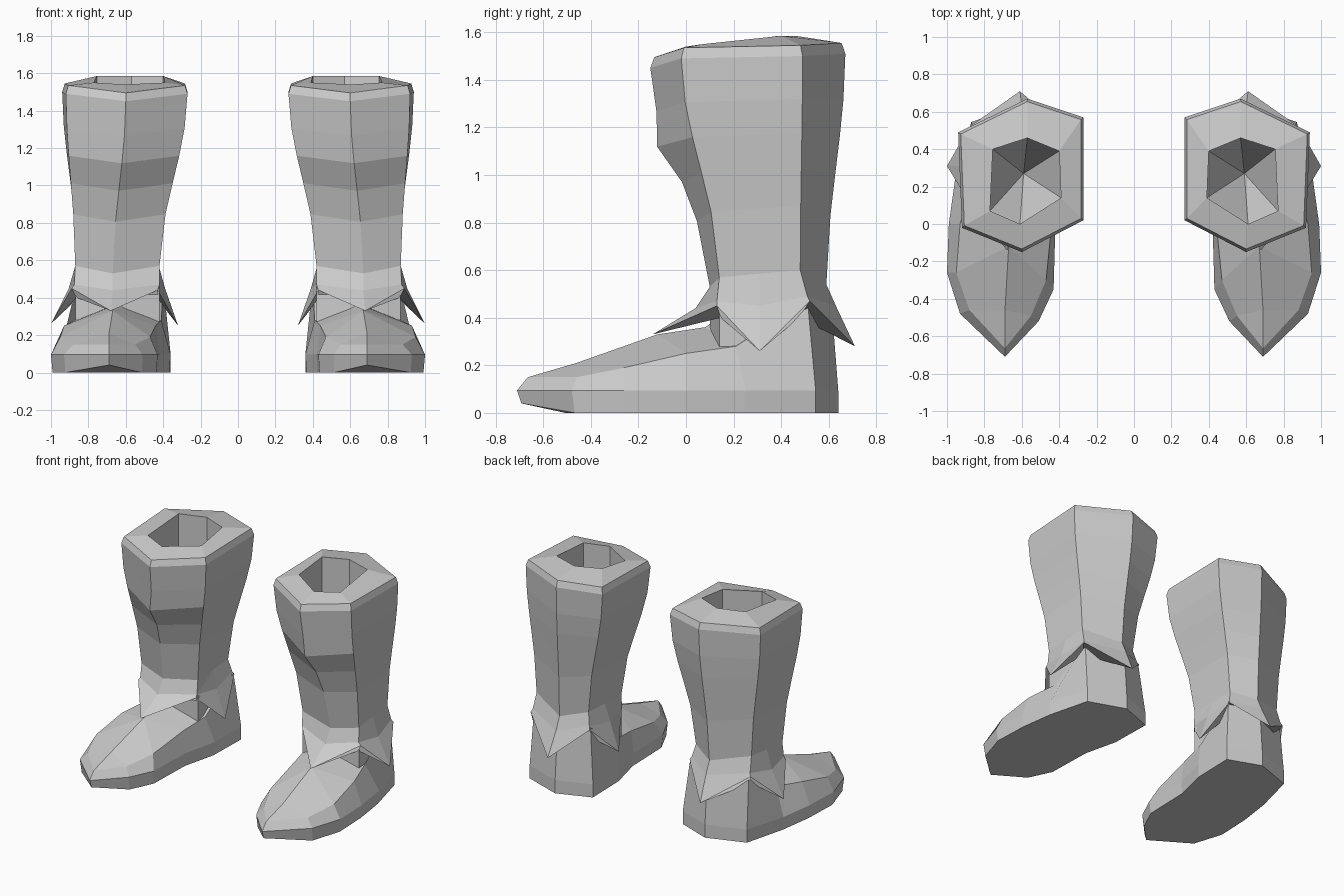
import bpy
import bmesh
from mathutils import Vector

default_cube = bpy.data.objects.get("Cube")
if default_cube:
    bpy.data.objects.remove(default_cube, do_unlink=True)

# One grey leather for everything
leather = bpy.data.materials.new("grey_leather")
leather.use_nodes = True
GREY = (0.6, 0.6, 0.6, 1.0)
leather.diffuse_color = GREY
shader = leather.node_tree.nodes["Principled BSDF"]
shader.inputs["Base Color"].default_value = GREY
shader.inputs["Roughness"].default_value = 0.8


def vectors(points):
    return [Vector(point) for point in points]


def loft(name, rings, cap_start=False, cap_end=False, closed=False):
    """Skin matching rings of points, then mirror the part to the other boot."""
    bm = bmesh.new()
    loops = [[bm.verts.new(point) for point in ring] for ring in rings]
    pairs = list(zip(loops, loops[1:]))
    if closed:
        pairs.append((loops[-1], loops[0]))
    for upper, lower in pairs:
        count = len(upper)
        for i in range(count):
            j = (i + 1) % count
            bm.faces.new((upper[i], upper[j], lower[j], lower[i]))
    if cap_start:
        bm.faces.new(loops[0])
    if cap_end:
        bm.faces.new(loops[-1])
    bmesh.ops.remove_doubles(bm, verts=bm.verts, dist=0.0005)
    bmesh.ops.recalc_face_normals(bm, faces=bm.faces)
    mesh = bpy.data.meshes.new(name)
    bm.to_mesh(mesh)
    bm.free()
    mesh.materials.append(leather)
    part = bpy.data.objects.new(name, mesh)
    bpy.context.scene.collection.objects.link(part)
    mirror = part.modifiers.new("other_boot", "MIRROR")
    mirror.use_axis = (True, False, False)
    mirror.use_mirror_merge = False
    return part


# Shaft: six corners, going round from the front by the outer side
shaft_top = vectors([
    (0.60, -0.15, 1.45), (0.92, -0.02, 1.49), (0.94, 0.49, 1.5),
    (0.57, 0.67, 1.51), (0.27, 0.57, 1.5), (0.27, 0.02, 1.49),
])
shaft_ankle = vectors([
    (0.67, 0.1, 0.53), (0.87, 0.14, 0.57), (0.86, 0.48, 0.6),
    (0.6, 0.59, 0.54), (0.43, 0.5, 0.58), (0.42, 0.14, 0.57),
])
mouth = vectors([
    (0.61, 0, 1.54), (0.77, 0.07, 1.55), (0.755, 0.4, 1.585),
    (0.57, 0.46, 1.585), (0.4, 0.39, 1.585), (0.39, 0.14, 1.55),
])

# Bevelled rim between the outer wall and the mouth
rim_centre = Vector((0.6, 0.27, 0))
rim = []
for corner in shaft_top:
    inset = corner.lerp(rim_centre, 0.04)
    inset.z = corner.z + 0.045
    rim.append(inset)

# Hollow inside: straight walls ending in a pointed bottom
hollow_wall = [Vector((p.x, p.y, 1.2)) for p in mouth]
hollow_tip = [Vector((0.59, 0.27, 0.8)) for p in mouth]

# Outer wall narrows smoothly, with a bulge at the front crease
wall = []
KNEE = 0.36
for t in (0, 0.2, KNEE, 0.52, 0.7, 1):
    ease = t * t * (3 - 2 * t)
    ring = []
    for top, ankle in zip(shaft_top, shaft_ankle):
        point = top.lerp(ankle, ease)
        point.z = top.z + (ankle.z - top.z) * t
        ring.append(point)
    if t == KNEE:
        ring[0].y -= 0.045
    wall.append(ring)
ankle_base = [Vector((p.x, p.y, 0.25)) for p in shaft_ankle]

loft("boot_shaft", [hollow_tip, hollow_wall, mouth, rim] + wall + [ankle_base],
     cap_end=True)

# Ankle cuff: four drooping points with valleys between them
front, outer_front, outer_back, back, inner_back, inner_front = shaft_ankle
cuff_top = [
    front, outer_front, outer_front.lerp(outer_back, 0.5), outer_back,
    back, inner_back, inner_back.lerp(inner_front, 0.5), inner_front,
]
cuff_fold = vectors([
    (0.67, 0.04, 0.44), (0.875, 0.13, 0.47), (0.905, 0.31, 0.45),
    (0.87, 0.51, 0.49), (0.6, 0.63, 0.45), (0.41, 0.52, 0.49),
    (0.39, 0.31, 0.45), (0.42, 0.13, 0.47),
])
cuff_hem = vectors([
    (0.68, -0.14, 0.33), (0.89, 0.13, 0.45), (1, 0.31, 0.26),
    (0.88, 0.52, 0.47), (0.61, 0.71, 0.28), (0.4, 0.53, 0.47),
    (0.32, 0.31, 0.25), (0.43, 0.13, 0.44),
])
cuff_under = [Vector((p.x, p.y, 0.4)).lerp(Vector((0.64, 0.33, 0.4)), 0.03)
              for p in cuff_top]
loft("ankle_cuff", [cuff_top, cuff_fold, cuff_hem, cuff_under], closed=True)

# Foot: twelve corners from the toe, along the outer side, round the heel
welt = [
    (0.69, -0.71), (0.93, -0.48), (1, -0.26), (0.99, 0), (0.955, 0.25),
    (0.87, 0.545), (0.6, 0.64), (0.36, 0.55), (0.36, 0.25),
    (0.42, 0), (0.43, -0.35), (0.51, -0.52),
]
foot_middle = [Vector((x, y, 0.095)) for x, y in welt]
sole_centre = Vector((0.66, 0, 0))
sole = [Vector((x, y, 0)).lerp(sole_centre, 0.025 if y < 0.4 else 0)
        for x, y in welt]
sole[0].z = 0.04
instep = vectors([
    (0.69, -0.665, 0.15), (0.88, -0.46, 0.15), (0.95, -0.26, 0.19),
    (0.93, 0, 0.25), (0.87, 0.21, 0.28), (0.86, 0.51, 0.48),
    (0.6, 0.61, 0.48), (0.4, 0.52, 0.48), (0.41, 0.21, 0.28),
    (0.44, 0, 0.25), (0.47, -0.3, 0.19), (0.55, -0.49, 0.15),
])

# Ridge along the top of the foot, shared by both sides
toe_ridge = Vector((0.69, -0.46, 0.21))
arch_ridge = Vector((0.67, -0.12, 0.33))
throat = Vector((0.66, 0.08, 0.36))
heel_core = Vector((0.63, 0.3, 0.5))
half = [toe_ridge, toe_ridge, arch_ridge, arch_ridge, throat, heel_core]
ridge = half + [heel_core] + half[:0:-1]

loft("boot_foot", [sole, foot_middle, instep, ridge], cap_start=True)
